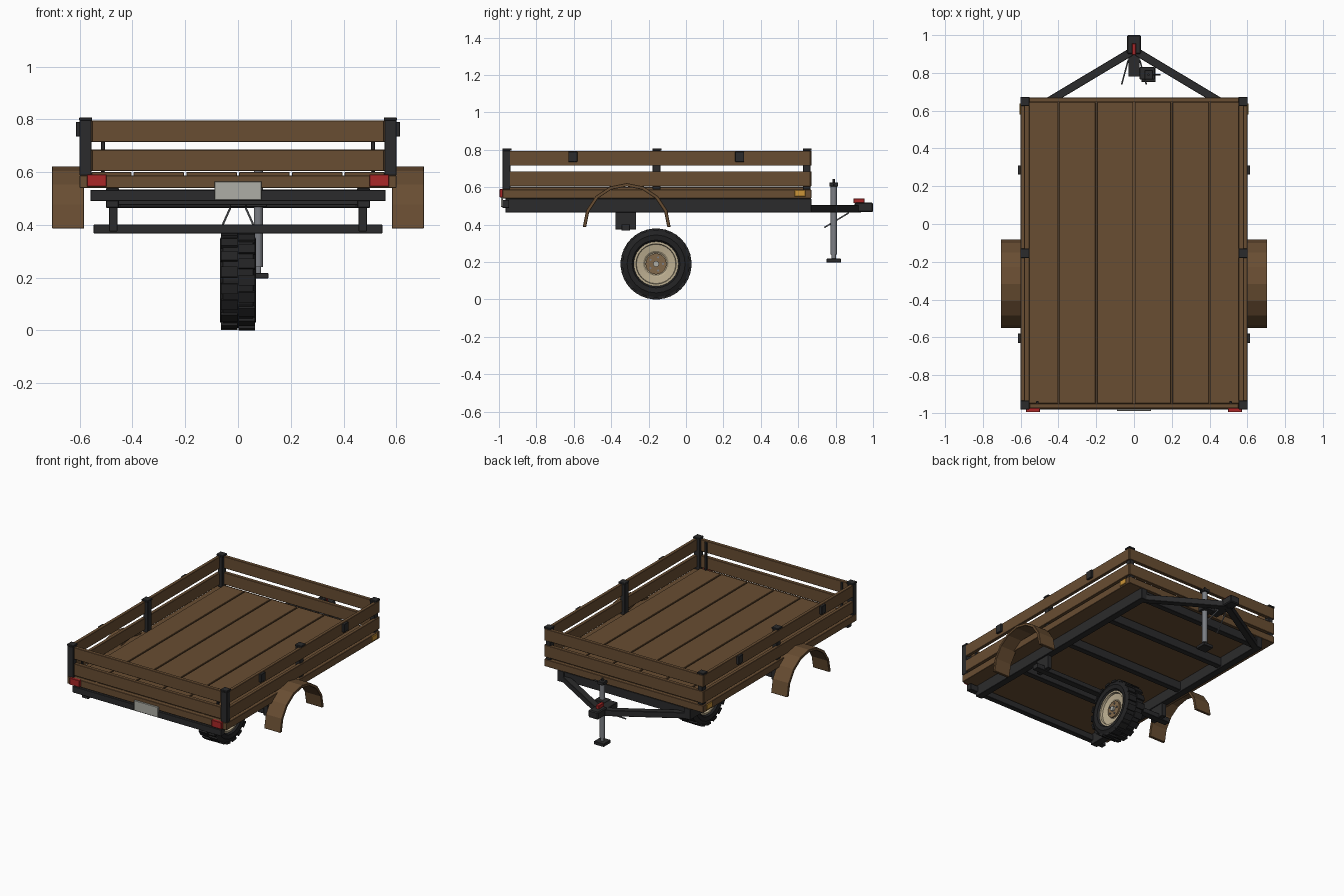
import bpy, bmesh, math
from mathutils import Vector, Matrix

if "Cube" in bpy.data.objects:
    bpy.data.objects.remove(bpy.data.objects["Cube"])


def mat(name, r, g, b):
    m = bpy.data.materials.new(name)
    m.diffuse_color = (r, g, b, 1)
    m.use_nodes = True
    m.node_tree.nodes["Principled BSDF"].inputs["Base Color"].default_value = m.diffuse_color
    return m


WOOD = mat("wood", 0.14, 0.075, 0.032)
BLACK = mat("black_metal", 0.024, 0.024, 0.025)
RUBBER = mat("rubber", 0.016, 0.016, 0.017)
CREAM = mat("cream_rim", 0.5, 0.42, 0.28)
HUB = mat("hub_brown", 0.22, 0.14, 0.07)
STEEL = mat("steel", 0.2, 0.21, 0.23)
RED = mat("red", 0.4, 0.02, 0.02)
AMBER = mat("amber", 0.6, 0.3, 0.04)
PLATE = mat("plate_grey", 0.42, 0.42, 0.38)


def finish(name, bm, material, bevel=0.0):
    bmesh.ops.recalc_face_normals(bm, faces=bm.faces)
    me = bpy.data.meshes.new(name)
    bm.to_mesh(me)
    bm.free()
    me.materials.append(material)
    ob = bpy.data.objects.new(name, me)
    bpy.context.collection.objects.link(ob)
    if bevel:
        mod = ob.modifiers.new("bevel", 'BEVEL')
        mod.width, mod.segments = bevel, 1
    return ob


def box(name, x, y, z, material, bevel=0.002):
    """Box from (min, max) ranges."""
    bm = bmesh.new()
    c = [(a + b) / 2 for a, b in (x, y, z)]
    s = [b - a for a, b in (x, y, z)]
    bmesh.ops.create_cube(bm, size=1, matrix=Matrix.Translation(c) @ Matrix.Diagonal((*s, 1)))
    return finish(name, bm, material, bevel)


def pair(name, x, y, z, material, bevel=0.002):
    """Box on the right and its twin on the left."""
    box(name + "_right", x, y, z, material, bevel)
    box(name + "_left", (-x[1], -x[0]), y, z, material, bevel)


def rod(name, p, q, r, material, sides=12):
    p, q = Vector(p), Vector(q)
    d = q - p
    bm = bmesh.new()
    m = Matrix.Translation((p + q) / 2) @ d.to_track_quat('Z', 'Y').to_matrix().to_4x4()
    bmesh.ops.create_cone(bm, cap_ends=True, segments=sides, radius1=r, radius2=r,
                          depth=d.length, matrix=m)
    return finish(name, bm, material)


def lathe(name, profile, centre, material, steps=24):
    """Spin an (x, radius) profile about the x axis."""
    bm = bmesh.new()
    vs = [bm.verts.new((centre[0] + x, centre[1], centre[2] + r)) for x, r in profile]
    es = [bm.edges.new(vs[i:i + 2]) for i in range(len(vs) - 1)]
    bmesh.ops.spin(bm, geom=vs + es, cent=centre, axis=(1, 0, 0),
                   angle=2 * math.pi, steps=steps, use_merge=False)
    bmesh.ops.remove_doubles(bm, verts=bm.verts, dist=0.0005)
    return finish(name, bm, material)


# bed floor and planks
box("bed_base", (-0.6, 0.6), (-0.98, 0.67), (0.54, 0.588), WOOD)
edges = [-0.56, -0.4, -0.2, 0, 0.2, 0.4, 0.56]
for i, (a, b) in enumerate(zip(edges, edges[1:])):
    box(f"floor_plank_{i}", (a + 0.004, b - 0.004), (-0.95, 0.645), (0.585, 0.6), WOOD)

# side, tail and head boards, lower and upper
for tag, z in (("lower", (0.604, 0.685)), ("upper", (0.715, 0.795))):
    pair(f"side_board_{tag}", (0.577, 0.6), (-0.975, 0.665), z, WOOD)
    box(f"tail_board_{tag}", (-0.553, 0.553), (-0.975, -0.95), z, WOOD)
    box(f"head_board_{tag}", (-0.598, 0.598), (0.645, 0.67), z, WOOD)

# posts with caps
for tag, y in (("tail", (-0.98, -0.94)), ("middle", (-0.178, -0.136)), ("head", (0.626, 0.666))):
    out = 0.601 if tag == "tail" else 0.59
    pair(f"post_{tag}", (0.556, out), y, (0.588, 0.797), BLACK)
    pair(f"post_cap_{tag}", (0.553, 0.602), (y[0] - 0.001, y[1] + 0.006), (0.796, 0.808), BLACK)
pair("tailgate_strap", (0.505, 0.519), (-0.952, -0.938), (0.6, 0.79), BLACK)
for tag, y in (("front", -0.605), ("rear", 0.287)):
    pair(f"side_bracket_{tag}", (0.598, 0.615), (y - 0.024, y + 0.024), (0.735, 0.79), BLACK)

# chassis rails and cross members
pair("chassis_rail", (0.452, 0.5), (-0.965, 0.67), (0.465, 0.54), BLACK)
box("tail_beam", (-0.56, 0.56), (-0.982, -0.945), (0.49, 0.533), BLACK)
for i, y in enumerate((-0.55, -0.1, 0.3, 0.64)):
    box(f"cross_member_{i}", (-0.46, 0.46), (y - 0.02, y + 0.02), (0.475, 0.535), BLACK)

# axle and hangers
box("axle_beam", (-0.547, 0.547), (-0.345, -0.3), (0.368, 0.402), BLACK)
pair("axle_hanger", (0.457, 0.489), (-0.378, -0.266), (0.375, 0.47), BLACK)

# arched mudguards
for tag, s in (("right", 1), ("left", -1)):
    bm = bmesh.new()
    rings = []
    for i in range(9):
        a = math.pi * i / 8
        ring = []
        for r, x in ((0.235, 0.583), (0.235, 0.705), (0.217, 0.705), (0.217, 0.583)):
            ring.append(bm.verts.new((s * x, -0.317 + r * math.cos(a), 0.387 + r * math.sin(a))))
        rings.append(ring)
    for p, q in zip(rings, rings[1:]):
        for k in range(4):
            bm.faces.new((p[k], p[(k + 1) % 4], q[(k + 1) % 4], q[k]))
    bm.faces.new(rings[0])
    bm.faces.new(rings[-1])
    finish("mudguard_" + tag, bm, WOOD, 0.002)

# wheel: tyre, tread blocks, rim, hub, bolts
C = Vector((0, -0.16, 0.19))
half = [(-0.05, 0.118), (-0.064, 0.128), (-0.069, 0.155), (-0.056, 0.181)]
mirrored = [(-x, r) for x, r in reversed(half)]
lathe("tyre", half + mirrored + [half[0]], C, RUBBER)
bm = bmesh.new()
for i in range(36):
    rot = Matrix.Rotation(math.pi * i / 18, 4, 'X')
    off = Matrix.Translation((0.033 if i % 2 else -0.033, 0, 0.182))
    bmesh.ops.create_cube(bm, size=1, matrix=Matrix.Translation(C) @ rot @ off
                          @ Matrix.Diagonal((0.062, 0.04, 0.014, 1)))
finish("tread_blocks", bm, RUBBER)
dish = [(-0.025, 0), (-0.025, 0.06), (-0.033, 0.07), (-0.038, 0.105), (-0.052, 0.108), (-0.052, 0.122)]
lathe("rim", dish + [(-x, r) for x, r in reversed(dish)], C, CREAM)
rod("hub", C - Vector((0.036, 0, 0)), C + Vector((0.036, 0, 0)), 0.056, HUB, 20)
rod("hub_cap", C - Vector((0.05, 0, 0)), C + Vector((0.05, 0, 0)), 0.016, PLATE)
for i in range(5):
    a = 2 * math.pi * i / 5
    p = C + Vector((0, 0.037 * math.cos(a), 0.037 * math.sin(a)))
    rod(f"wheel_bolt_{i}", p - Vector((0.042, 0, 0)), p + Vector((0.042, 0, 0)), 0.006, STEEL, 6)

# drawbar arms and coupler
for tag, s in (("right", 1), ("left", -1)):
    p, q = Vector((s * 0.46, 0.645, 0.485)), Vector((0, 0.92, 0.485))
    bm = bmesh.new()
    m = Matrix.Translation((p + q) / 2) @ Matrix.Rotation(math.atan2(q.y - p.y, q.x - p.x), 4, 'Z')
    bmesh.ops.create_cube(bm, size=1, matrix=m @ Matrix.Diagonal(((q - p).length, 0.042, 0.04, 1)))
    finish("drawbar_" + tag, bm, BLACK, 0.002)
    rod("safety_rod_" + tag, (s * 0.03, 0.87, 0.463), (s * 0.065, 0.74, 0.385), 0.004, STEEL, 8)
box("coupler_bar", (-0.03, 0.03), (0.78, 0.95), (0.467, 0.504), BLACK)
box("coupler_head", (-0.037, 0.037), (0.9, 1.0), (0.467, 0.518), BLACK, 0.006)
box("coupler_handle", (-0.011, 0.011), (0.895, 0.955), (0.515, 0.54), RED)

# jack stand
box("jack_clamp", (0.03, 0.11), (0.765, 0.83), (0.468, 0.503), BLACK)
rod("jack_tube", (0.077, 0.79, 0.24), (0.077, 0.79, 0.61), 0.017, STEEL, 16)
rod("jack_leg", (0.077, 0.79, 0.21), (0.077, 0.79, 0.25), 0.011, STEEL)
box("jack_foot", (0.04, 0.115), (0.752, 0.828), (0.197, 0.218), BLACK)
box("jack_top", (0.055, 0.1), (0.766, 0.814), (0.605, 0.625), BLACK)
rod("jack_knob", (0.077, 0.79, 0.62), (0.077, 0.79, 0.645), 0.006, BLACK)
rod("jack_crank", (0.077, 0.79, 0.613), (0.14, 0.79, 0.613), 0.005, BLACK)

# lights and plate
pair("tail_light", (0.498, 0.572), (-0.996, -0.975), (0.545, 0.591), RED)
pair("side_marker", (0.597, 0.606), (0.58, 0.638), (0.55, 0.585), AMBER)
box("rear_plate", (-0.09, 0.09), (-0.99, -0.979), (0.495, 0.565), PLATE)
